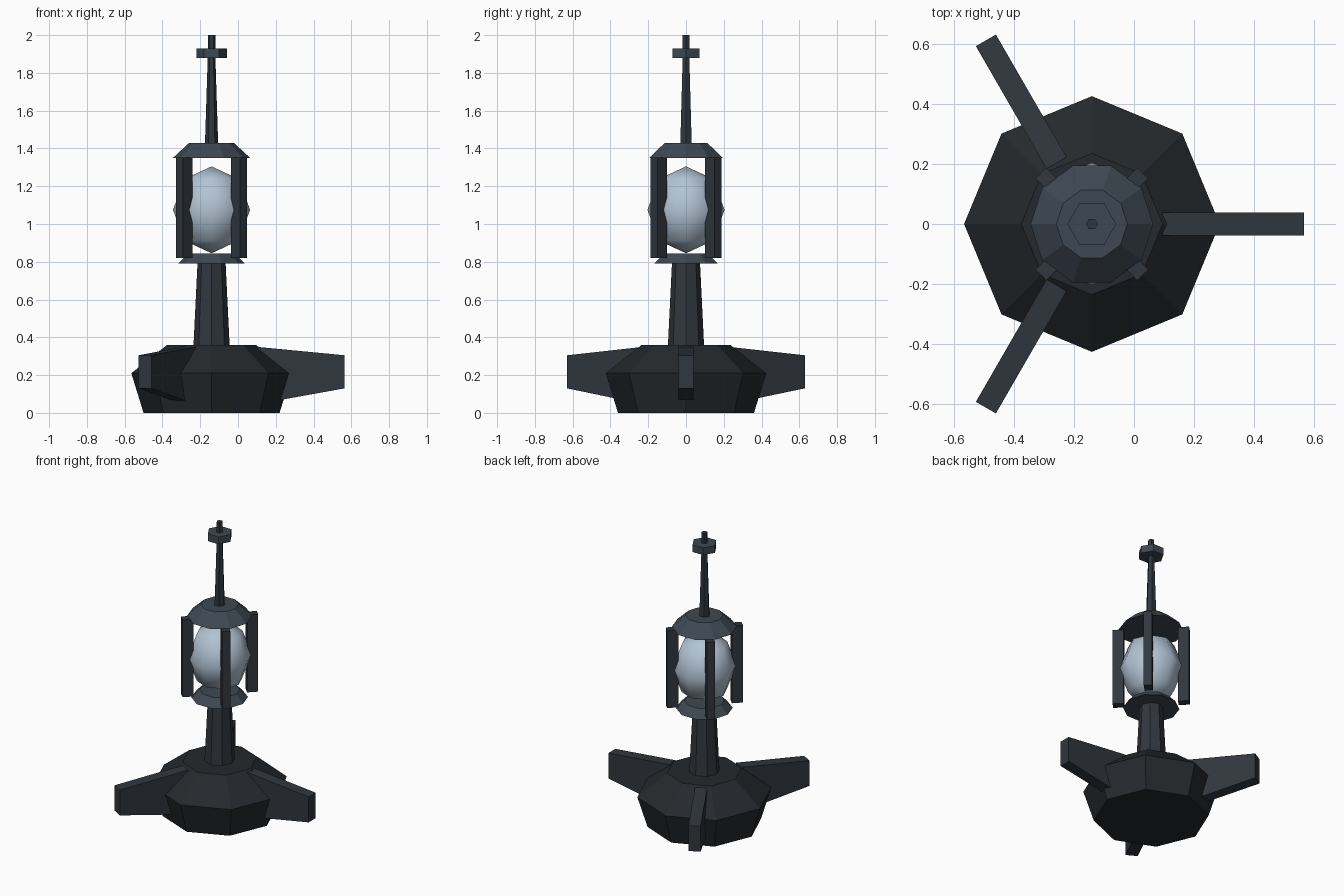
import bpy, bmesh, math
from mathutils import Matrix, Vector

if "Cube" in bpy.data.objects:
    bpy.data.objects.remove(bpy.data.objects["Cube"])

AXIS = Vector((-0.14, 0, 0))


def material(name, rgb):
    m = bpy.data.materials.new(name)
    m.diffuse_color = (*rgb, 1)
    m.use_nodes = True
    m.node_tree.nodes["Principled BSDF"].inputs["Base Color"].default_value = m.diffuse_color
    return m


BASE = material("base_dark", (0.018, 0.022, 0.026))
METAL = material("dark_metal", (0.03, 0.038, 0.048))
TRIM = material("blue_grey_trim", (0.048, 0.065, 0.085))
GLASS = material("pale_glass", (0.45, 0.55, 0.66))


def finish(name, bm, mat):
    bmesh.ops.recalc_face_normals(bm, faces=bm.faces)
    me = bpy.data.meshes.new(name)
    bm.to_mesh(me)
    bm.free()
    me.materials.append(mat)
    ob = bpy.data.objects.new(name, me)
    ob.location = AXIS
    bpy.context.collection.objects.link(ob)
    return ob


def turned(name, sides, profile, mat):
    """Stack of regular polygons (radius, height), capped at both ends."""
    bm = bmesh.new()
    rings = [[bm.verts.new((r * math.cos(math.tau * i / sides),
                            r * math.sin(math.tau * i / sides), z))
              for i in range(sides)] for r, z in profile]
    for a, b in zip(rings, rings[1:]):
        for i in range(sides):
            j = (i + 1) % sides
            bm.faces.new((a[i], a[j], b[j], b[i]))
    bm.faces.new(rings[0][::-1])
    bm.faces.new(rings[-1])
    return finish(name, bm, mat)


def radial_slab(name, profile, thickness, angle, mat):
    """Extrude a (radius, height) outline sideways, then turn it about the axis."""
    bm = bmesh.new()
    face = bm.faces.new([bm.verts.new((r, -thickness / 2, z)) for r, z in profile])
    ext = bmesh.ops.extrude_face_region(bm, geom=[face])
    moved = [v for v in ext["geom"] if isinstance(v, bmesh.types.BMVert)]
    bmesh.ops.translate(bm, verts=moved, vec=(0, thickness, 0))
    bmesh.ops.rotate(bm, verts=bm.verts, cent=(0, 0, 0),
                     matrix=Matrix.Rotation(math.radians(angle), 3, 'Z'))
    return finish(name, bm, mat)


# Base and column
turned("base", 8, [(0.36, 0), (0.425, 0.21), (0.235, 0.36)], BASE)
turned("column", 8, [(0.096, 0.35), (0.074, 0.80)], METAL)

# Three stabilising fins
for k in range(3):
    radial_slab(f"fin_{k + 1}",
                [(0.235, 0.045), (0.705, 0.13), (0.705, 0.305), (0.235, 0.35)],
                0.077, 120 * k, METAL)

# Lantern: collar, cap and four struts
turned("lantern_collar", 10, [(0.177, 0.79), (0.125, 0.843)], TRIM)
turned("lantern_cap", 10, [(0.204, 1.35), (0.118, 1.43)], TRIM)
for k in range(4):
    radial_slab(f"lantern_strut_{k + 1}",
                [(0.17, 0.82), (0.24, 0.82), (0.24, 1.352), (0.17, 1.352)],
                0.052, 45 + 90 * k, METAL)

# Smooth glowing orb with a low-poly outline
bm = bmesh.new()
bmesh.ops.create_uvsphere(bm, u_segments=8, v_segments=4, radius=1)
bmesh.ops.scale(bm, verts=bm.verts, vec=(0.204, 0.204, 0.23))
bmesh.ops.translate(bm, verts=bm.verts, vec=(0, 0, 1.075))
for f in bm.faces:
    f.smooth = True
finish("orb", bm, GLASS)

# Spire with hexagonal disc and tip
turned("spire", 6, [(0.035, 1.42), (0.02, 1.89)], METAL)
turned("spire_disc", 6, [(0.081, 1.88), (0.081, 1.93)], TRIM)
turned("spire_tip", 6, [(0.02, 1.925), (0.02, 2.0)], METAL)
